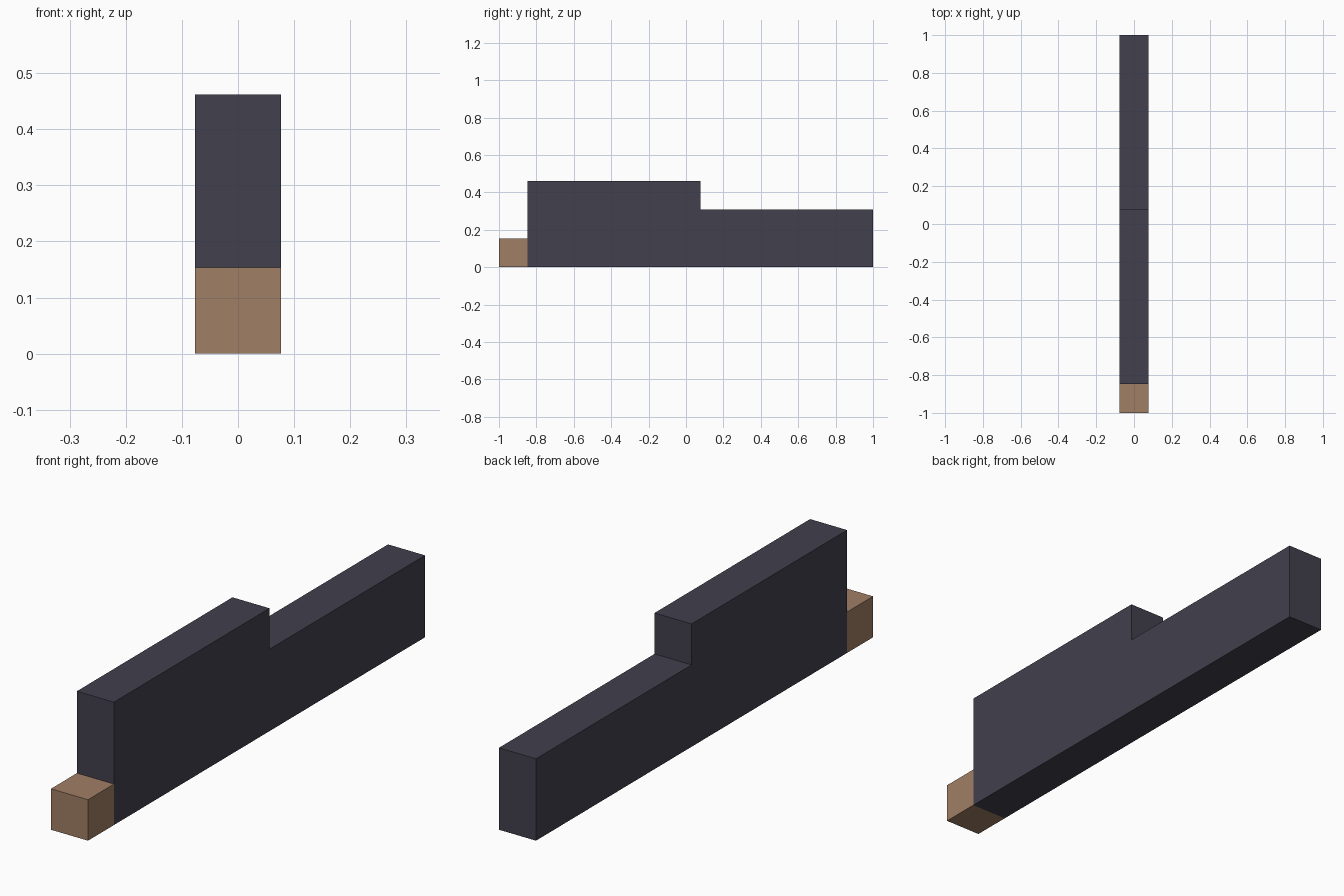
import bpy
import bmesh

# Remove the default cube
cube = bpy.data.objects.get("Cube")
if cube:
    bpy.data.objects.remove(cube, do_unlink=True)

UNIT = 2 / 13  # the whole model is 13 units long


def make_material(name, color):
    mat = bpy.data.materials.new(name)
    mat.use_nodes = True
    mat.diffuse_color = color
    mat.node_tree.nodes["Principled BSDF"].inputs["Base Color"].default_value = color
    return mat


def extrude_profile(name, profile, mat):
    """Extrude a side profile of (y, z) units, one unit wide across x."""
    bm = bmesh.new()
    verts = [bm.verts.new((-UNIT / 2, y * UNIT - 1, z * UNIT)) for y, z in profile]
    face = bm.faces.new(verts)
    side = bmesh.ops.extrude_face_region(bm, geom=[face])["geom"]
    moved = [v for v in side if isinstance(v, bmesh.types.BMVert)]
    bmesh.ops.translate(bm, verts=moved, vec=(UNIT, 0, 0))
    bmesh.ops.recalc_face_normals(bm, faces=bm.faces)
    mesh = bpy.data.meshes.new(name)
    bm.to_mesh(mesh)
    bm.free()
    mesh.materials.append(mat)
    obj = bpy.data.objects.new(name, mesh)
    bpy.context.collection.objects.link(obj)
    return obj


charcoal = make_material("charcoal", (0.054, 0.051, 0.074, 1))
tan = make_material("tan", (0.352, 0.209, 0.130, 1))

# Stepped sleeve: tall front half, lower rear half
extrude_profile("sleeve", [(1, 0), (13, 0), (13, 2), (7, 2), (7, 3), (1, 3)], charcoal)

# Small block at the front end
extrude_profile("hand", [(0, 0), (1, 0), (1, 1), (0, 1)], tan)
